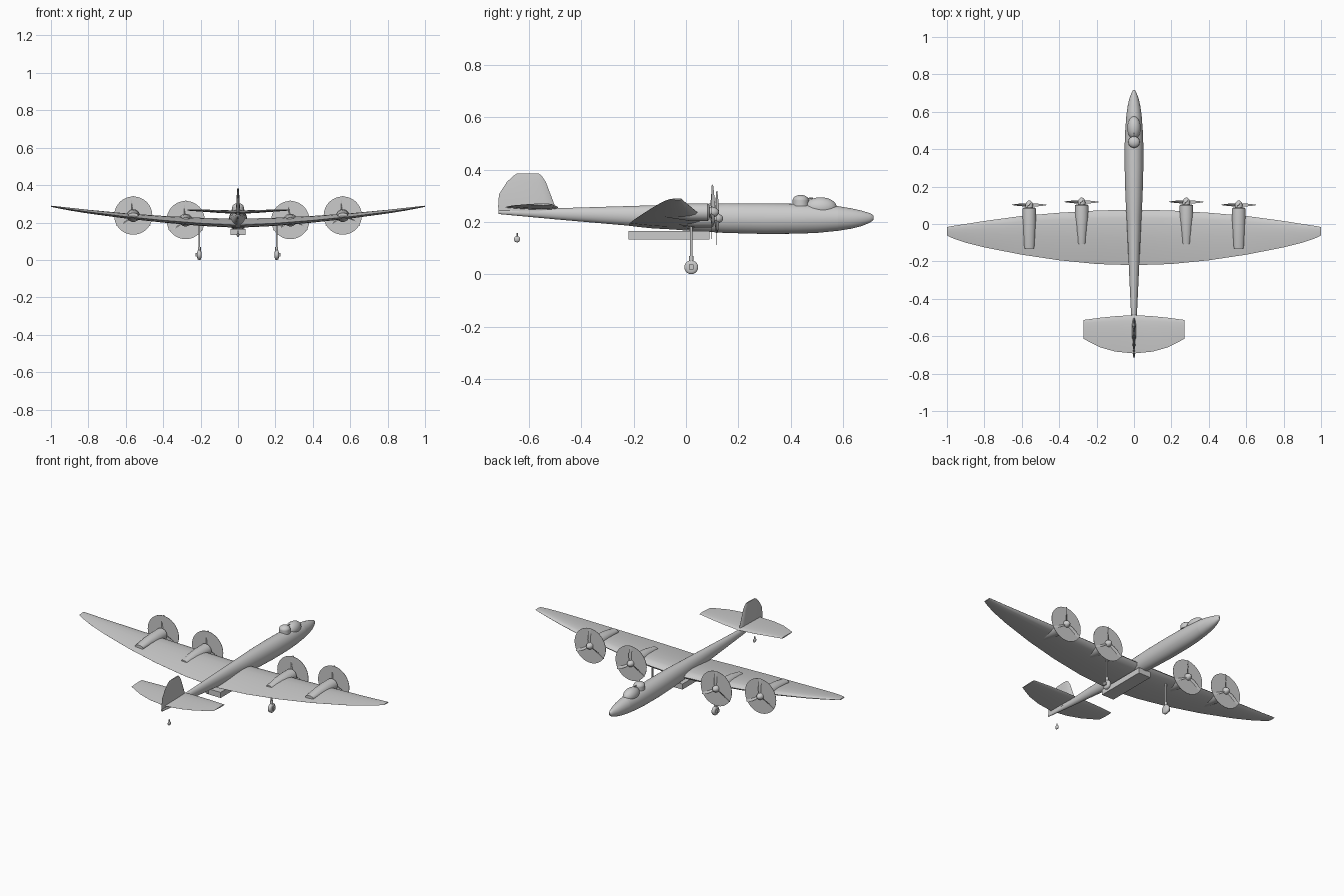
import bpy, bmesh, math
from mathutils import Matrix, Vector

if "Cube" in bpy.data.objects:
    bpy.data.objects.remove(bpy.data.objects["Cube"])


def finish(name, bm, angle=35):
    bmesh.ops.recalc_face_normals(bm, faces=bm.faces)
    me = bpy.data.meshes.new(name)
    bm.to_mesh(me)
    bm.free()
    ob = bpy.data.objects.new(name, me)
    bpy.context.collection.objects.link(ob)
    bpy.ops.object.select_all(action='DESELECT')
    bpy.context.view_layer.objects.active = ob
    ob.select_set(True)
    bpy.ops.object.shade_smooth_by_angle(angle=math.radians(angle))
    return ob


def loft(name, rings, angle=35):
    bm = bmesh.new()
    rows = [[bm.verts.new(p) for p in r] for r in rings]
    n = len(rows[0])
    for a, b in zip(rows, rows[1:]):
        for i in range(n):
            bm.faces.new((a[i], a[(i + 1) % n], b[(i + 1) % n], b[i]))
    bm.faces.new(rows[0])
    bm.faces.new(rows[-1])
    return finish(name, bm, angle)


def oval(x, y, z, rx, rz, n=32):
    return [(x + rx * math.cos(2 * math.pi * i / n), y,
             z + rz * math.sin(2 * math.pi * i / n)) for i in range(n)]


def section(le, te, thick, n=8):
    """Closed airfoil outline: (position along chord, half thickness)."""
    ts = [0.5 - 0.5 * math.cos(math.pi * i / n) for i in range(n + 1)]
    def h(t):
        return thick * (1.48 * math.sqrt(t) - 0.63 * t - 1.758 * t**2 + 1.4215 * t**3 - 0.5075 * t**4)
    up = [(le + (te - le) * t, h(t), t) for t in ts]
    return up + [(y, -d, t) for y, d, t in up[-1:0:-1]]


def interp(table, v):
    for a, b in zip(table, table[1:]):
        if v <= b[0] + 1e-9:
            f = (v - a[0]) / (b[0] - a[0])
            return [p + (q - p) * f for p, q in zip(a[1:], b[1:])]
    return list(table[-1][1:])


def ball(name, loc, size):
    bm = bmesh.new()
    bmesh.ops.create_uvsphere(bm, u_segments=24, v_segments=14, radius=1,
                              matrix=Matrix.Translation(loc) @ Matrix.Diagonal((*size, 1)))
    return finish(name, bm, 60)


def box(name, loc, size):
    bm = bmesh.new()
    bmesh.ops.create_cube(bm, size=1, matrix=Matrix.Translation(loc) @ Matrix.Diagonal((*size, 1)))
    return finish(name, bm)


def rod(name, a, b, r1, r2=None, n=16):
    a, b = Vector(a), Vector(b)
    d = b - a
    m = Matrix.Translation((a + b) / 2) @ d.to_track_quat('Z', 'Y').to_matrix().to_4x4()
    bm = bmesh.new()
    bmesh.ops.create_cone(bm, cap_ends=True, segments=n, radius1=r1,
                          radius2=r1 if r2 is None else r2, depth=d.length, matrix=m)
    return finish(name, bm)


# Fuselage: y, bottom z, top z, half width
body = [(-.715, .23, .244, .005), (-.5, .21, .252, .015), (-.2, .184, .261, .029),
        (0, .167, .267, .038), (.15, .158, .271, .046), (.3, .154, .271, .05),
        (.42, .155, .269, .05), (.5, .158, .266, .047), (.58, .166, .26, .041)]
nose = [(.58, .166, .26, .041), (.63, .174, .252, .034), (.67, .184, .243, .025),
        (.7, .196, .234, .014), (.712, .204, .228, .008), (.716, .21, .222, .003)]
for nm, prof in (("fuselage", body), ("nose_glazing", nose)):
    loft(nm, [oval(0, y, (b + t) / 2, w, (t - b) / 2) for y, b, t, w in prof])

# Wing: x, leading edge, trailing edge, thickness, height
plan = [(0, .077, -.22, .048, .2), (.2, .072, -.214, .044, .207), (.4, .06, -.194, .036, .22),
        (.6, .043, -.164, .028, .237), (.8, .016, -.125, .02, .259), (.9, 0, -.1, .015, .272),
        (.96, -.009, -.08, .01, .281), (1, -.016, -.062, .006, .287)]
xs = [p[0] for p in plan]
rings = []
for x in [-v for v in xs[:0:-1]] + xs:
    le, te, th, z = interp(plan, abs(x))
    rings.append([(x, y, z + d - .014 * t * (1 - abs(x))) for y, d, t in section(le, te, th)])
loft("wing", rings, 50)

# Tailplane
tail = [(0, -.487, -.692, .018, .255), (.1, -.493, -.682, .016, .259),
        (.18, -.501, -.66, .012, .263), (.27, -.513, -.614, .007, .267)]
xs = [p[0] for p in tail]
rings = []
for x in [-v for v in xs[:0:-1]] + xs:
    le, te, th, z = interp(tail, abs(x))
    rings.append([(x, y, z + d) for y, d, t in section(le, te, th)])
loft("tailplane", rings, 50)

# Fin: z, leading edge, trailing edge, thickness
fin = [(.24, -.495, -.716, .022), (.26, -.5, -.717, .022), (.305, -.517, -.714, .018),
       (.352, -.535, -.684, .013), (.375, -.55, -.66, .009), (.385, -.562, -.645, .006)]
loft("fin", [[(d, y, z) for y, d, t in section(le, te, th)] for z, le, te, th in fin], 50)

# Canopy, turret and gondola
ball("canopy", (0, .514, .255), (.036, .062, .039))
rod("turret_ring", (0, .438, .26), (0, .438, .282), .031, n=24)
ball("turret_dome", (0, .438, .282), (.031, .031, .021))
rod("turret_gun", (0, .46, .288), (0, .485, .291), .003, n=8)
box("belly_gondola", (0, -.065, .149), (.08, .31, .033))


def propeller(x, y, z, tag):
    rod("prop_disc_" + tag, (x, y - .001, z), (x, y + .001, z), .102, n=48)
    for k in range(3):
        # twisted blade pointing away from the hub
        turn = Matrix.Translation((x, y + .003, z)) @ Matrix.Rotation(k * math.tau / 3, 4, 'Y')
        ring = []
        for r, w, a in ((.008, .007, 60), (.035, .012, 45), (.07, .011, 30), (.097, .007, 22), (.105, .003, 20)):
            c, s = math.cos(math.radians(a)), math.sin(math.radians(a))
            ring.append([turn @ Vector((u * w * c - v * .0015 * s, u * w * s + v * .0015 * c, r))
                         for u, v in ((-1, 0), (0, 1), (1, 0), (0, -1))])
        loft(f"prop_blade_{tag}_{k}", ring)
    loft("spinner_" + tag, [oval(x, y + dy, z, r, r, 24) for dy, r in
                            ((-.012, .02), (0, .02), (.012, .018), (.022, .011), (.027, .003))])


# Engines with propellers: x, z, disc y, nacelle rear y, rear half width
for s, side in ((1, "right"), (-1, "left")):
    for nm, x, z, py, rear, rw in (("inner", .28, .213, .115, -.108, .02),
                                   ("outer", .56, .237, .099, -.13, .026)):
        f = py - .01
        loft(f"nacelle_{nm}_{side}",
             [oval(s * x, y, z + dz, rx, rz, 24) for y, dz, rx, rz in
              ((f, 0, .029, .028), (f - .006, 0, .036, .034), (f - .07, 0, .036, .034),
               (f - .14, .003, (rw + .036) / 2, .026), (rear, .002, rw, .012))])
        propeller(s * x, py, z, f"{nm}_{side}")

    # Main landing gear
    gx = s * .207
    rod("gear_leg_" + side, (gx, .02, .21), (gx, .02, .06), .005)
    rod("gear_fork_" + side, (gx, .02, .07), (gx, .02, .03), .008)
    prof = ((-.011, .016), (-.009, .023), (-.005, .0265), (.005, .0265), (.009, .023), (.011, .016))
    loft("main_wheel_" + side,
         [[(gx + dx, .02 + r * math.cos(math.tau * i / 28), .027 + r * math.sin(math.tau * i / 28))
           for i in range(28)] for dx, r in prof], 50)
    box("wheel_hub_" + side, (gx + s * .009, .02, .028), (.022, .018, .018))

# Tail wheel
ball("tail_wheel", (0, -.645, .134), (.007, .012, .012))
rod("tail_wheel_leg", (0, -.645, .14), (0, -.645, .157), .003, n=8)
